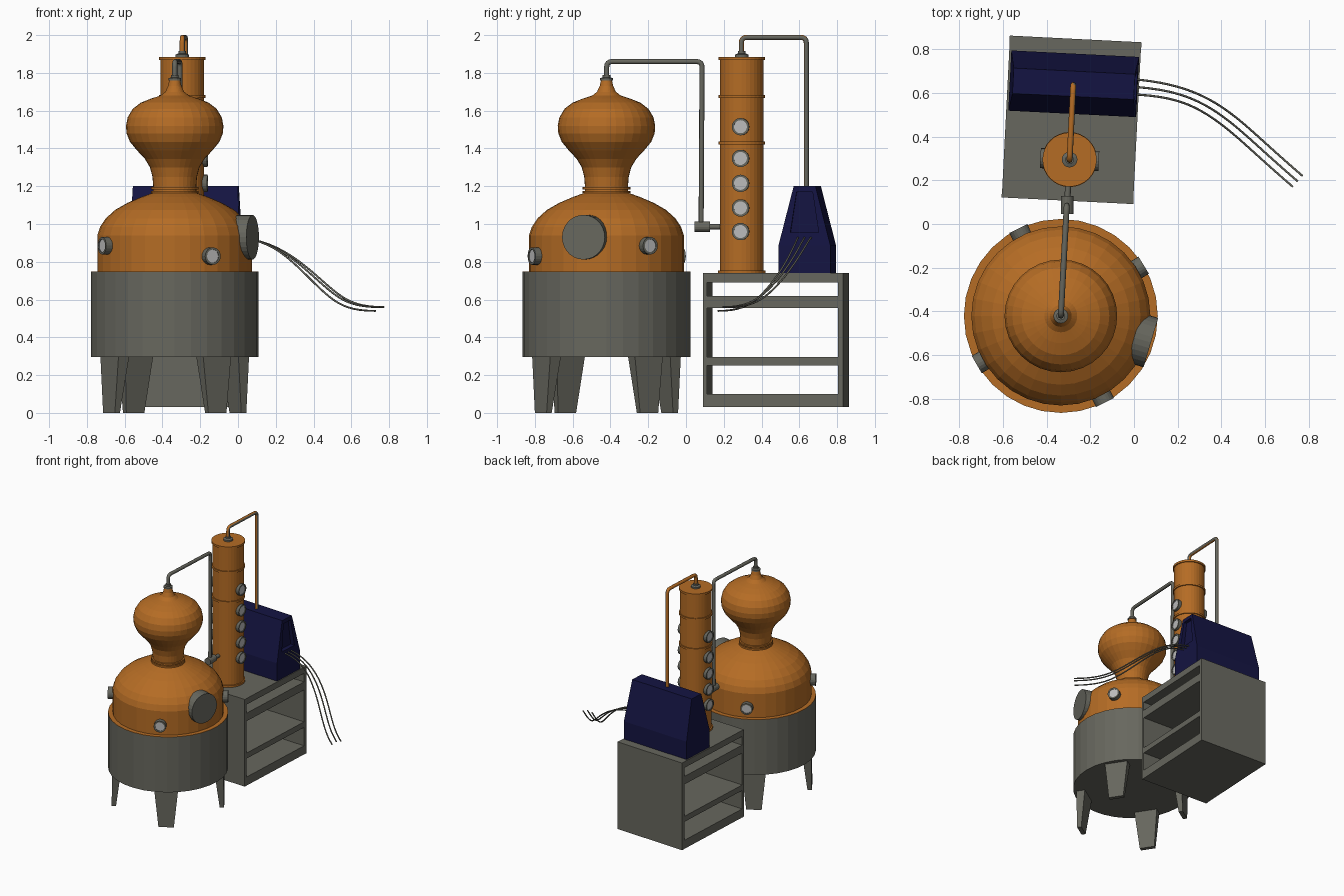
import bpy, bmesh
from math import sin, cos, pi, radians
from mathutils import Vector, Matrix

if "Cube" in bpy.data.objects:
    bpy.data.objects.remove(bpy.data.objects["Cube"])


def material(name, rgb):
    m = bpy.data.materials.new(name)
    m.diffuse_color = (*rgb, 1)
    m.use_nodes = True
    m.node_tree.nodes["Principled BSDF"].inputs["Base Color"].default_value = m.diffuse_color
    return m


COPPER = material("copper", (0.46, 0.15, 0.018))
STEEL = material("dark_steel", (0.135, 0.135, 0.112))
NAVY = material("navy", (0.007, 0.007, 0.055))
GLASS = material("glass", (0.50, 0.50, 0.50))
TILT = radians(-2.9)
POT = Vector((-0.335, -0.421, 0))
COL = Vector((-0.295, 0.295, 0))


def finish(bm, name, mat, matrix):
    bmesh.ops.recalc_face_normals(bm, faces=bm.faces)
    me = bpy.data.meshes.new(name)
    bm.to_mesh(me)
    bm.free()
    ob = bpy.data.objects.new(name, me)
    bpy.context.collection.objects.link(ob)
    ob.matrix_world = matrix
    me.materials.append(mat)
    return ob


def lathe(name, profile, matrix, mat=STEEL, sides=32):
    """Revolve (radius, height) points around local z, capped at both ends."""
    bm = bmesh.new()
    rings = [[bm.verts.new((r * cos(2 * pi * i / sides), r * sin(2 * pi * i / sides), z))
              for i in range(sides)] for r, z in profile]
    for a, b in zip(rings, rings[1:]):
        for i in range(sides):
            j = (i + 1) % sides
            bm.faces.new((a[i], a[j], b[j], b[i]))
    bm.faces.new(rings[0][::-1])
    bm.faces.new(rings[-1])
    return finish(bm, name, mat, matrix)


def loft(name, sections, matrix, mat=STEEL):
    """Box-like solid from rectangles (x0, x1, y0, y1, z)."""
    bm = bmesh.new()
    rings = [[bm.verts.new(p) for p in ((a, c, z), (b, c, z), (b, d, z), (a, d, z))]
             for a, b, c, d, z in sections]
    for lo, hi in zip(rings, rings[1:]):
        for i in range(4):
            j = (i + 1) % 4
            bm.faces.new((lo[i], lo[j], hi[j], hi[i]))
    bm.faces.new(rings[0][::-1])
    bm.faces.new(rings[-1])
    return finish(bm, name, mat, matrix)


def pipe(name, pts, radius, bend=0.03, mat=STEEL, kind='POLY'):
    """Round tube along points, with rounded corners for straight runs."""
    pts = [Vector(p) for p in pts]
    path = [pts[0]]
    for a, p, b in zip(pts, pts[1:], pts[2:]):
        s, e = p + (a - p).normalized() * bend, p + (b - p).normalized() * bend
        path += [p] if kind == 'NURBS' else [
            s * (1 - t) ** 2 + p * 2 * t * (1 - t) + e * t * t for t in (0, .25, .5, .75, 1)]
    path.append(pts[-1])
    cu = bpy.data.curves.new(name, 'CURVE')
    cu.dimensions = '3D'
    cu.bevel_depth = radius
    cu.bevel_resolution = 2
    cu.use_fill_caps = True
    sp = cu.splines.new(kind)
    sp.points.add(len(path) - 1)
    for q, p in zip(sp.points, path):
        q.co = (*p, 1)
    if kind == 'NURBS':
        sp.use_endpoint_u = True
        sp.order_u = 4
        sp.resolution_u = 5
    ob = bpy.data.objects.new(name, cu)
    bpy.context.collection.objects.link(ob)
    bpy.ops.object.select_all(action='DESELECT')
    ob.select_set(True)
    bpy.context.view_layer.objects.active = ob
    bpy.ops.object.convert(target='MESH')
    ob.data.materials.append(mat)
    return ob


def outward(center, angle, z):
    """Frame whose local z points out horizontally at the given angle."""
    return (Matrix.Translation(center + Vector((0, 0, z))) @ Matrix.Rotation(angle, 4, 'Z')
            @ Matrix.Rotation(pi / 2, 4, 'Y'))


def porthole(name, center, angle, z, r, d0, d1):
    m = outward(center, angle, z)
    lathe(name + "_rim", [(r, d0), (r, d1), (r * .75, d1), (r * .75, d1 - .008)], m, sides=20)
    lathe(name + "_glass", [(r * .75, d1 - .012), (r * .75, d1 - .004)], m, GLASS, 20)


# Boiler: jacket, copper pot with onion head
at_pot = Matrix.Translation(POT)
lathe("boiler_jacket", [(.444, .297), (.444, .745)], at_pot)
lathe("copper_pot", [(.444, .745), (.444, .748), (.41, .748), (.41, .94), (.395, .985),
                     (.365, 1.03), (.315, 1.075), (.25, 1.112), (.18, 1.142), (.122, 1.163)],
      at_pot, COPPER)
for z in (1.163, 1.183):
    lathe("neck_ring", [(.115, z), (.126, z), (.126, z + .013), (.115, z + .013)], at_pot, COPPER)
lathe("onion_head", [(.116, 1.15), (.114, 1.20), (.118, 1.25), (.131, 1.30), (.158, 1.345),
                     (.20, 1.39), (.237, 1.435), (.255, 1.48), (.258, 1.52), (.249, 1.565),
                     (.222, 1.61), (.18, 1.642), (.125, 1.664), (.075, 1.68), (.05, 1.70),
                     (.036, 1.73), (.028, 1.765)], at_pot, COPPER)
lathe("head_coupling", [(.034, 1.76), (.034, 1.772), (.02, 1.776), (.02, 1.79)], at_pot, sides=16)

# Legs, portholes and manhole around the boiler
for k, (angle, z) in enumerate(((31.5, .885), (116, .83), (210, .885), (297, .83))):
    loft("boiler_leg", [(.383, .415, -.057, .057, 0), (.345, .412, -.088, .088, .299)],
         at_pot @ Matrix.Rotation(radians(33 + 90 * k), 4, 'Z'))
    porthole("boiler_porthole", POT, radians(angle), z, .046, .38, .445)
lathe("manhole_cover", [(.118, .35), (.118, .43)], outward(POT, radians(-16.5), .93), sides=28)

# Column with flanges and sight glasses on both sides
at_col = Matrix.Translation(COL)
profile = [(.126, .74), (.126, .755), (.116, .755)]
for z in (1.43, 1.675):
    profile += [(.116, z - .008), (.124, z - .008), (.124, z + .008), (.116, z + .008)]
profile += [(.116, 1.868), (.124, 1.868), (.124, 1.885)]
lathe("column", profile, at_col, COPPER)
lathe("column_coupling", [(.036, 1.883), (.036, 1.897), (.02, 1.903), (.02, 1.915)], at_col, sides=16)
for z in (.96, 1.085, 1.215, 1.347, 1.515):
    for a in (0, pi):
        porthole("sight_glass", COL, TILT + a, z, .046, .09, .134)

# Pipework
pipe("vapour_pipe", [(-.335, -.42, 1.77), (-.335, -.42, 1.86), (-.308, .085, 1.86),
                     (-.308, .08, .985)], .0135)
lathe("valve_body", [(.028, -.04), (.028, .042)],
      Matrix.Translation((-.306, .086, .985)) @ Matrix.Rotation(-pi / 2, 4, 'X'), sides=16)
pipe("valve_outlet", [(-.306, .1, .985), (-.30, .2, .985)], .014)
p = pipe("condenser_pipe", [(-.295, .293, 1.89), (-.295, .293, 1.988), (-.278, .637, 1.988),
                            (-.278, .637, 1.19)], .0135, mat=COPPER)
p.data.materials.append(STEEL)
for f in p.data.polygons:
    f.material_index = 1 if f.normal.x > .45 else 0

# Cabinet, open at both sides
cab = Matrix.Translation((-.286, .477, 0)) @ Matrix.Rotation(TILT, 4, 'Z')
for name, z0, z1 in (("cabinet_base", .03, .10), ("lower_shelf", .25, .295),
                     ("upper_shelf", .555, .62), ("cabinet_top", .69, .74)):
    loft(name, [(-.301, .301, -.37, .37, z) for z in (z0, z1)], cab)
for name, y0, y1 in (("cabinet_front", -.371, -.352), ("cabinet_back", .343, .371)):
    loft(name, [(-.302, .302, y0, y1, z) for z in (.03, .74)], cab)

# Condenser housing with recessed end panel
cond = Matrix.Translation((-.276, .642, 0)) @ Matrix.Rotation(TILT, 4, 'Z')
house = loft("condenser_housing", [(-.293, .293, -.138, .138, .74), (-.293, .293, -.138, .138, .885),
                                   (-.278, .278, -.058, .058, 1.2)], cond, NAVY)
cutter = loft("recess_cutter", [(.255, .4, -.075, .075, .955), (.255, .4, -.042, .042, 1.17)],
              cond, NAVY)
cutter.hide_render = True
cutter.hide_viewport = True
cut = house.modifiers.new("recess", 'BOOLEAN')
cut.object = cutter
cut.solver = 'EXACT'

# Hoses trailing from the housing
for i, drop in enumerate((0, 0, -.02)):
    o = Vector((-.022, -.025, 0)) * i
    pipe("hose", [(-.03, .665 - .035 * i, .93), (.12, .655 - .033 * i, .925),
                  Vector((.33, .60, .82)) + o, Vector((.53, .44, .61 + drop)) + o,
                  Vector((.65, .325, .56 + drop)) + o, Vector((.772, .22, .56 + drop)) + o],
         .005, kind='NURBS')
